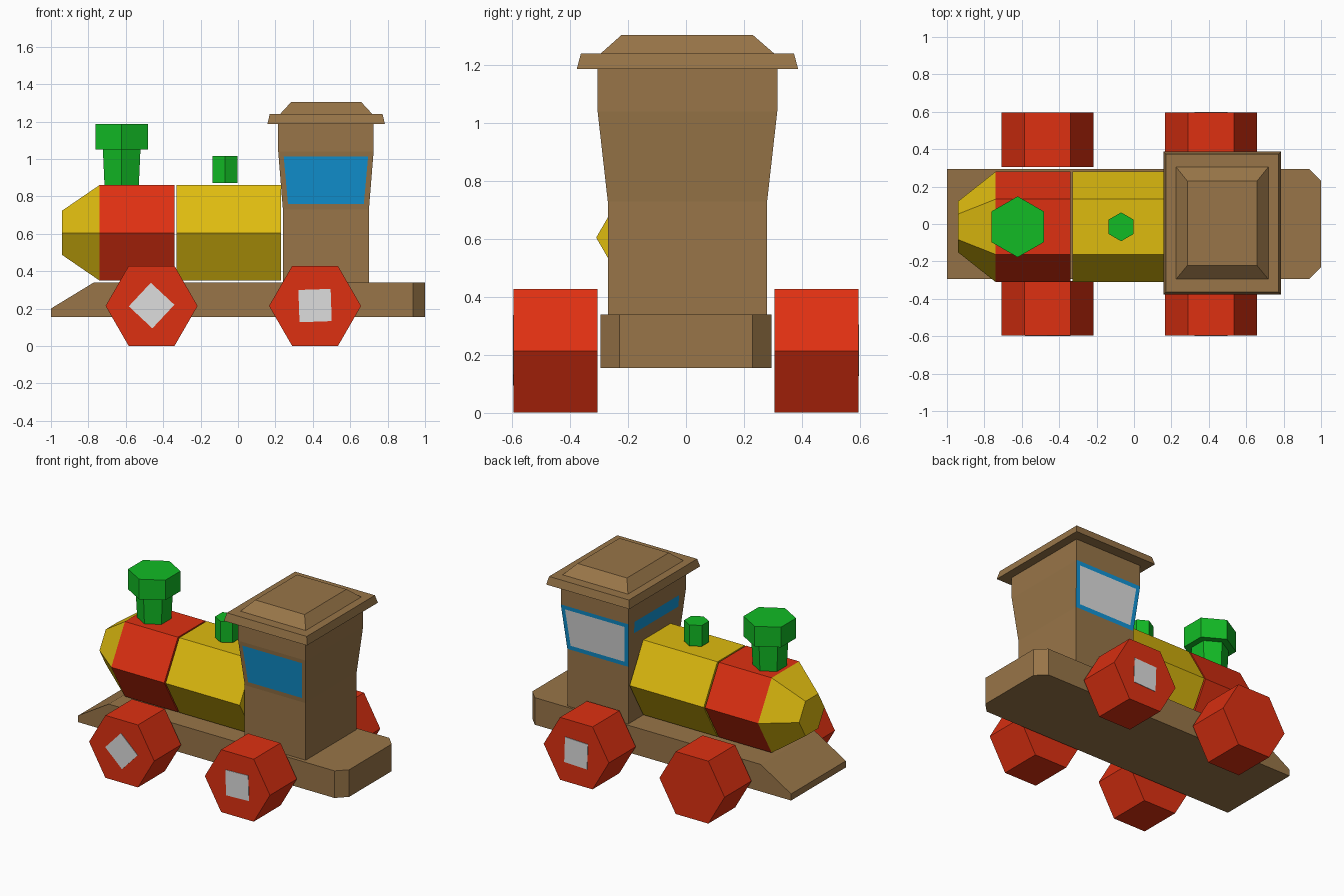
import bpy, bmesh, math
from mathutils import Vector

if "Cube" in bpy.data.objects:
    bpy.data.objects.remove(bpy.data.objects["Cube"])


def material(name, rgb):
    m = bpy.data.materials.new(name)
    lin = [((c / 255 + 0.055) / 1.055) ** 2.4 if c > 10 else c / 255 / 12.92 for c in rgb]
    m.diffuse_color = (*lin, 1)
    m.use_nodes = True
    m.node_tree.nodes["Principled BSDF"].inputs["Base Color"].default_value = m.diffuse_color
    return m


BROWN = material("wood brown", (152, 117, 72))
RED = material("red", (222, 48, 17))
YELLOW = material("yellow", (222, 187, 15))
GREEN = material("green", (18, 187, 37))
BLUE = material("blue", (17, 148, 212))
GREY = material("light grey", (221, 221, 221))


def finish(name, bm, mats):
    me = bpy.data.meshes.new(name)
    bm.to_mesh(me)
    bm.free()
    for m in mats:
        me.materials.append(m)
    ob = bpy.data.objects.new(name, me)
    bpy.context.collection.objects.link(ob)
    return ob


def loft(rings):
    """Skin a closed solid through rings with equal point counts."""
    bm = bmesh.new()
    vs = [[bm.verts.new(p) for p in r] for r in rings]
    n = len(vs[0])
    for a, b in zip(vs, vs[1:]):
        for i in range(n):
            bm.faces.new((a[i], a[(i + 1) % n], b[(i + 1) % n], b[i]))
    bm.faces.new(vs[0])
    bm.faces.new(vs[-1])
    bmesh.ops.recalc_face_normals(bm, faces=bm.faces[:])
    bm.normal_update()
    return bm


def hexagon(axis, at, cx, cy, r, start=0):
    """Six points around an axis at a given height along it."""
    pts = []
    for i in range(6):
        a = math.radians(start + 60 * i)
        u, v = cx + r * math.cos(a), cy + r * math.sin(a)
        pts.append({"x": (at, u, v), "y": (u, at, v), "z": (u, v, at)}[axis])
    return pts


def rect_z(z, x0, x1, y0, y1):
    return [(x0, y0, z), (x1, y0, z), (x1, y1, z), (x0, y1, z)]


def rect_x(x, hy, z0, z1):
    return [(x, -hy, z0), (x, hy, z0), (x, hy, z1), (x, -hy, z1)]


# Base: sloped front, chamfered rear corners
finish("base", loft([rect_x(-1, .295, .155, .20), rect_x(-.77, .295, .155, .34),
                     rect_x(.935, .295, .155, .34), rect_x(1, .23, .155, .34)]), [BROWN])

# Boiler: red front section with yellow nose, then yellow rear section
BY, BZ = -.015, .605
bm = loft([hexagon("x", x, BY, BZ, r) for x, r in ((-.94, .137), (-.74, .295), (-.34, .295))])
for f in bm.faces:
    f.material_index = 1 if f.calc_center_median().x < -.75 else 0
finish("boiler_front", bm, [RED, YELLOW])
finish("boiler_rear", loft([hexagon("x", x, BY, BZ, .295) for x in (-.33, .23)]), [YELLOW])

# Chimney and whistle
finish("chimney", loft([hexagon("z", z, -.622, BY, r, 30) for z, r in
                        ((.86, .106), (1.05, .116), (1.05, .163), (1.187, .163))]), [GREEN])
finish("whistle", loft([hexagon("z", z, -.069, BY, .077, 30) for z in (.872, 1.015)]), [GREEN])

# Cab: flares above the middle; windows are inset faces of the flared panels
LOW, HIGH = .73, 1.04
bm = loft([rect_z(.34, .24, .70, -.27, .28), rect_z(LOW, .24, .70, -.27, .28),
           rect_z(HIGH, .215, .725, -.305, .315), rect_z(1.19, .215, .725, -.305, .315)])
panels = [f for f in bm.faces if LOW < f.calc_center_median().z < HIGH and abs(f.normal.z) < .5]
for f in panels:
    n = f.normal.copy()
    if n.x > .5:
        continue
    ring = bmesh.ops.inset_individual(bm, faces=[f], thickness=.04)["faces"]
    f.material_index = 1
    if n.y > .5:                       # back side: blue frame around grey glass
        f.material_index = 2
        for r in ring:
            r.material_index = 1
    if n.x < -.5:                      # narrow slot above the boiler
        mid = f.calc_center_median().z
        for v in f.verts:
            z = 1.03 if v.co.z > mid else .95
            t = (z - LOW) / (HIGH - LOW)
            v.co = (.24 - .025 * t, .005 + math.copysign(.24, v.co.y), z)
finish("cab", bm, [BROWN, BLUE, GREY])

# Roof
finish("roof", loft([rect_z(1.187, .157, .785, -.377, .387), rect_z(1.24, .17, .773, -.363, .373),
                     rect_z(1.24, .225, .718, -.295, .305), rect_z(1.305, .285, .658, -.222, .23)]),
       [BROWN])

# Wheels, with square hub plates (none on the back front-wheel)
for end, x, angle in (("front", -.462, 2), ("rear", .412, 47)):
    for side, s in (("near", -1), ("far", 1)):
        finish(f"{end}_wheel_{side}", loft([hexagon("y", s * y, x, .214, .246)
                                            for y in (.305, .595)]), [RED])
        if end == "front" and s > 0:
            continue
        rings = []
        for y in (.594, .598):
            rings.append([(x + .122 * math.cos(math.radians(angle + 90 * i)), s * y,
                           .216 + .122 * math.sin(math.radians(angle + 90 * i))) for i in range(4)])
        finish(f"{end}_hub_{side}", loft(rings), [GREY])
